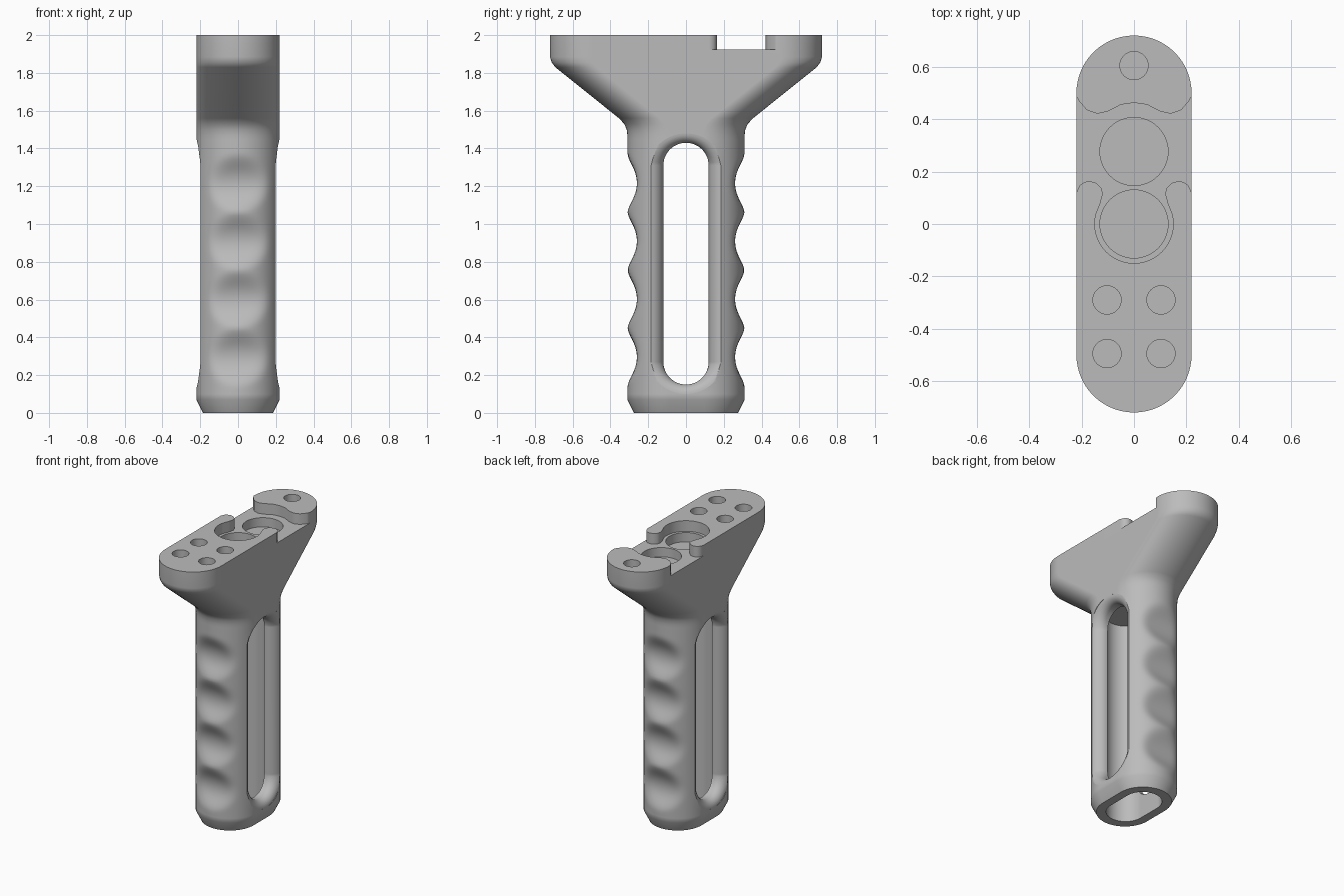
import bpy, bmesh, math

if "Cube" in bpy.data.objects:
    bpy.data.objects.remove(bpy.data.objects["Cube"], do_unlink=True)

grey = bpy.data.materials.new("plain_grey")
grey.use_nodes = True
GREY = (0.5, 0.5, 0.5, 1)
grey.diffuse_color = GREY
grey.node_tree.nodes["Principled BSDF"].inputs["Base Color"].default_value = GREY


def loft(name, rings):
    """Skin closed rings of equal length and cap both ends."""
    bm = bmesh.new()
    loops = [[bm.verts.new(p) for p in ring] for ring in rings]
    n = len(loops[0])
    for a, b in zip(loops, loops[1:]):
        for i in range(n):
            j = (i + 1) % n
            bm.faces.new((a[i], a[j], b[j], b[i]))
    bm.faces.new(loops[0])
    bm.faces.new(loops[-1])
    bmesh.ops.recalc_face_normals(bm, faces=bm.faces)
    mesh = bpy.data.meshes.new(name)
    bm.to_mesh(mesh)
    bm.free()
    mesh.materials.append(grey)
    obj = bpy.data.objects.new(name, mesh)
    bpy.context.collection.objects.link(obj)
    return obj


def stadium(radius, half, steps=28):
    """Round-ended outline, long in its second axis: (u, v, normal u, normal v)."""
    pts = []
    for side in (1, -1):
        for i in range(steps + 1):
            a = math.pi * i / steps
            c, s = side * math.cos(a), side * math.sin(a)
            pts.append((radius * c, radius * s + side * (half - radius), c, s))
    return pts


def prism(name, outline, z0, z1):
    return loft(name, [[(p[0], p[1], z) for p in outline] for z in (z0, z1)])


def circle(radius, cx=0, cy=0, n=48):
    return [(cx + radius * math.cos(math.tau * i / n),
             cy + radius * math.sin(math.tau * i / n)) for i in range(n)]


def carve(body, cutter):
    mod = body.modifiers.new("carve", 'BOOLEAN')
    mod.operation, mod.solver, mod.object = 'DIFFERENCE', 'EXACT', cutter
    bpy.context.view_layer.objects.active = body
    bpy.ops.object.modifier_apply(modifier=mod.name)
    bpy.data.objects.remove(cutter, do_unlink=True)


# Finger scoops: limit on |y| by height, blended softly into the round grip
def scooped(y, z):
    dz = min(abs(z - (0.295 + 0.307 * i)) for i in range(4))
    limit = 0.26 + 3 * dz * dz
    h = max(0.03 - abs(abs(y) - limit), 0) / 0.03
    return math.copysign(min(abs(y), limit) - h * h * 0.03 / 4, y)


# Body: stadium sections from chamfered foot to flared head
levels = [(0, 0.185, 0.275), (0.07, 0.22, 0.31)]
levels += [(0.1 + 0.0175 * i, 0.22, 0.31) for i in range(78)]
levels += [(z, 0.22, y) for z, y in (
    (1.47, 0.31), (1.5, 0.314), (1.53, 0.327), (1.56, 0.355), (1.83, 0.692),
    (1.855, 0.711), (1.885, 0.72), (2, 0.72))]
rings = []
for z, r, half in levels:
    grip = 0.07 < z < 1.47
    rings.append([(u, scooped(v, z) if grip else v, z)
                  for u, v, _, _ in stadium(r, half)])
body = loft("vertical_grip", rings)

# Hollow core, open at the foot
carve(body, prism("core_cutter", stadium(0.125, 0.21), -0.1, 1.45))

# Side slot, flaring outwards to round its rims
slot_outline = stadium(0.12, 0.64)
half_rings = []
for k in range(9):
    t = math.pi / 2 * k / 8
    ring = []
    for u, v, nu, nv in slot_outline:
        s = abs(nv)
        r = 0.08 - 0.03 * s
        off = r * (1 - math.cos(t))
        ring.append((0.12 + 0.05 * s + r * math.sin(t),
                     u + nu * off, 0.79 + v + nv * off))
    half_rings.append(ring)
half_rings.append([(0.3, y, z) for _, y, z in half_rings[-1]])
mirrored = [[(-x, y, z) for x, y, z in ring] for ring in reversed(half_rings)]
carve(body, loft("slot_cutter", mirrored + half_rings))

# Shaped recess across the head, running into a round seat
edge = [(0.05, 0.456), (0.1, 0.43), (0.14, 0.421), (0.18, 0.435), (0.21, 0.47),
        (0.25, 0.54), (0.25, 0.08), (0.22, 0.12), (0.207, 0.148), (0.19, 0.16),
        (0.17, 0.164), (0.145, 0.157), (0.125, 0.138), (0.119, 0.115),
        (0.13, 0.075)]
edge += [(0.15 * math.cos(a), -0.15 * math.sin(a))
         for a in (math.pi / 2 * i / 12 for i in range(-2, 12))]
outline = [(0, 0.463)] + edge + [(0, -0.15)] + [(-x, y) for x, y in reversed(edge)]
carve(body, prism("recess_cutter", outline, 1.925, 2.1))

# Round pockets and screw holes
for y in (0, 0.277):
    carve(body, prism("pocket_cutter", circle(0.13, 0, y), 1.86, 2.1))
holes = [(0, 0.605)] + [(x, y) for x in (-0.103, 0.103) for y in (-0.29, -0.495)]
for x, y in holes:
    carve(body, prism("hole_cutter", circle(0.054, x, y, 32), 1.86, 2.1))

# Smooth shading with crisp machined edges
bpy.ops.object.select_all(action='DESELECT')
body.select_set(True)
bpy.context.view_layer.objects.active = body
bpy.ops.object.shade_smooth_by_angle(angle=math.radians(32))
weighted = body.modifiers.new("weighted_normals", 'WEIGHTED_NORMAL')
weighted.keep_sharp = True
